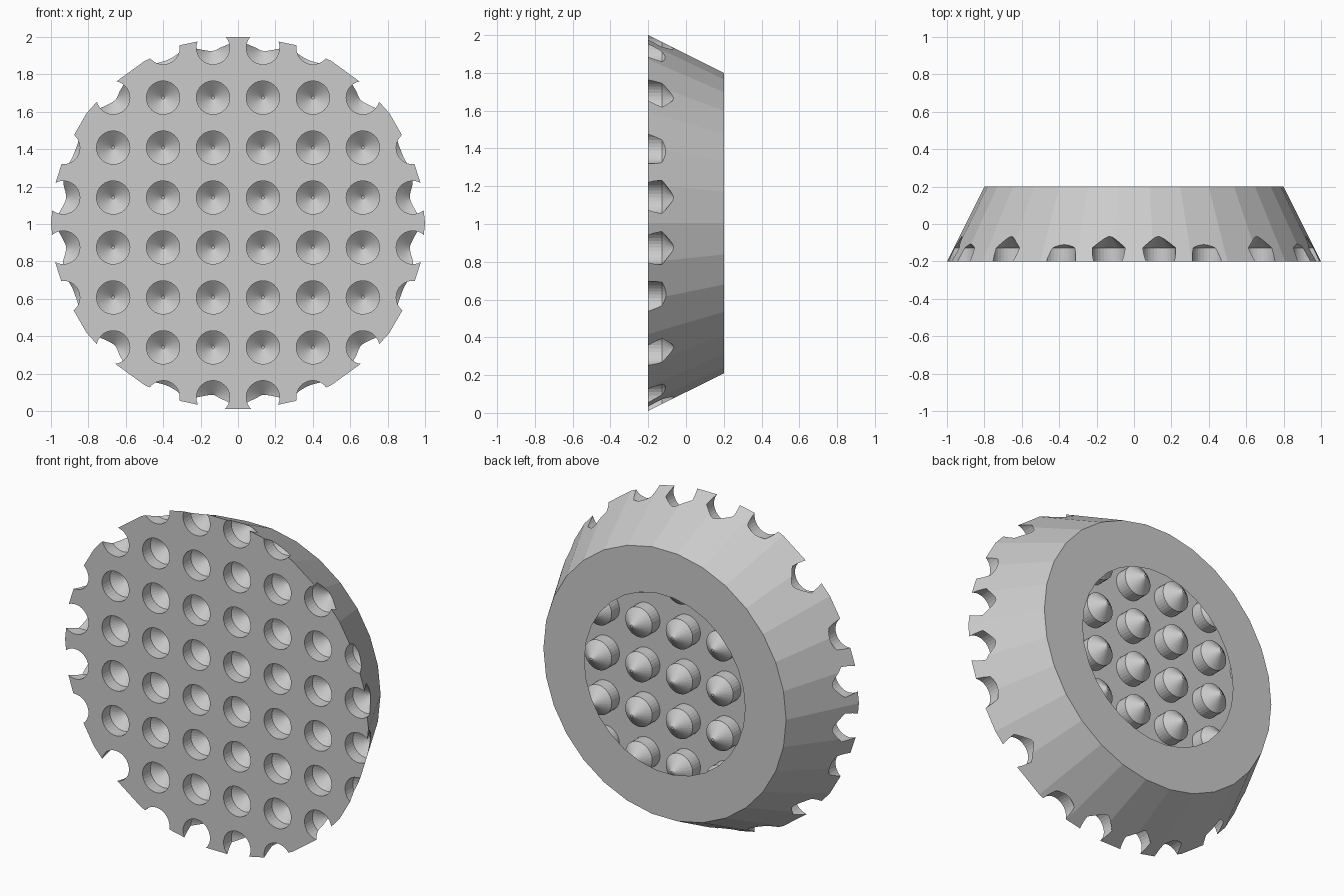
import bpy, bmesh
from math import cos, sin, pi, hypot

cube = bpy.data.objects.get("Cube")
if cube:
    bpy.data.objects.remove(cube)

SIDES = 30
CENTRE_Z = 1.005
PITCH = 0.267

grey = bpy.data.materials.new("light_grey")
grey.use_nodes = True
colour = (0.6, 0.6, 0.6, 1)
grey.diffuse_color = colour
grey.node_tree.nodes["Principled BSDF"].inputs["Base Color"].default_value = colour


def lathe(bm, profile, x, z):
    """Closed solid turned around the y direction from (y, radius) pairs."""
    rings = []
    for y, r in profile:
        angles = [2 * pi * i / SIDES for i in range(SIDES)]
        rings.append([bm.verts.new((x + r * cos(a), y, z + r * sin(a))) for a in angles])
    for a, b in zip(rings, rings[1:]):
        for i in range(SIDES):
            j = (i + 1) % SIDES
            bm.faces.new((a[i], b[i], b[j], a[j]))
    bm.faces.new(rings[0])
    bm.faces.new(rings[-1][::-1])


def finish(bm, name):
    bmesh.ops.recalc_face_normals(bm, faces=bm.faces)
    mesh = bpy.data.meshes.new(name)
    bm.to_mesh(mesh)
    bm.free()
    mesh.materials.append(grey)
    obj = bpy.data.objects.new(name, mesh)
    bpy.context.collection.objects.link(obj)
    return obj


# Tapered body with a ring around the back opening
bm = bmesh.new()
lathe(bm, [(-0.2, 1.0), (0.2, 0.8), (0.2, 0.53)], 0, CENTRE_Z)
body = finish(bm, "perforated_housing")

# Grid of pointed dimples, running off the rim
bm = bmesh.new()
steps = [(i - 3.5) * PITCH for i in range(8)]
for x in steps:
    for z in steps:
        if hypot(x, z) < 1.08:
            lathe(bm, [(-0.3, 0.089), (-0.127, 0.089), (-0.06, 0.008)], x, CENTRE_Z + 0.003 + z)
cutter = finish(bm, "dimple_cutter")
cutter.hide_render = True

cut = body.modifiers.new("dimples", "BOOLEAN")
cut.operation = "DIFFERENCE"
cut.solver = "EXACT"
cut.object = cutter
bpy.context.view_layer.update()
result = bpy.data.meshes.new_from_object(body.evaluated_get(bpy.context.evaluated_depsgraph_get()))
body.modifiers.clear()
body.data = result
bpy.data.objects.remove(cutter)

# Open the back so the thin shell shows the dimples from inside
bm = bmesh.new()
bm.from_mesh(result)
plug = [f for f in bm.faces
        if all(v.co.y > 0.19 and hypot(v.co.x, v.co.z - CENTRE_Z) < 0.6 for v in f.verts)]
bmesh.ops.delete(bm, geom=plug, context="FACES")
bm.to_mesh(result)
bm.free()
